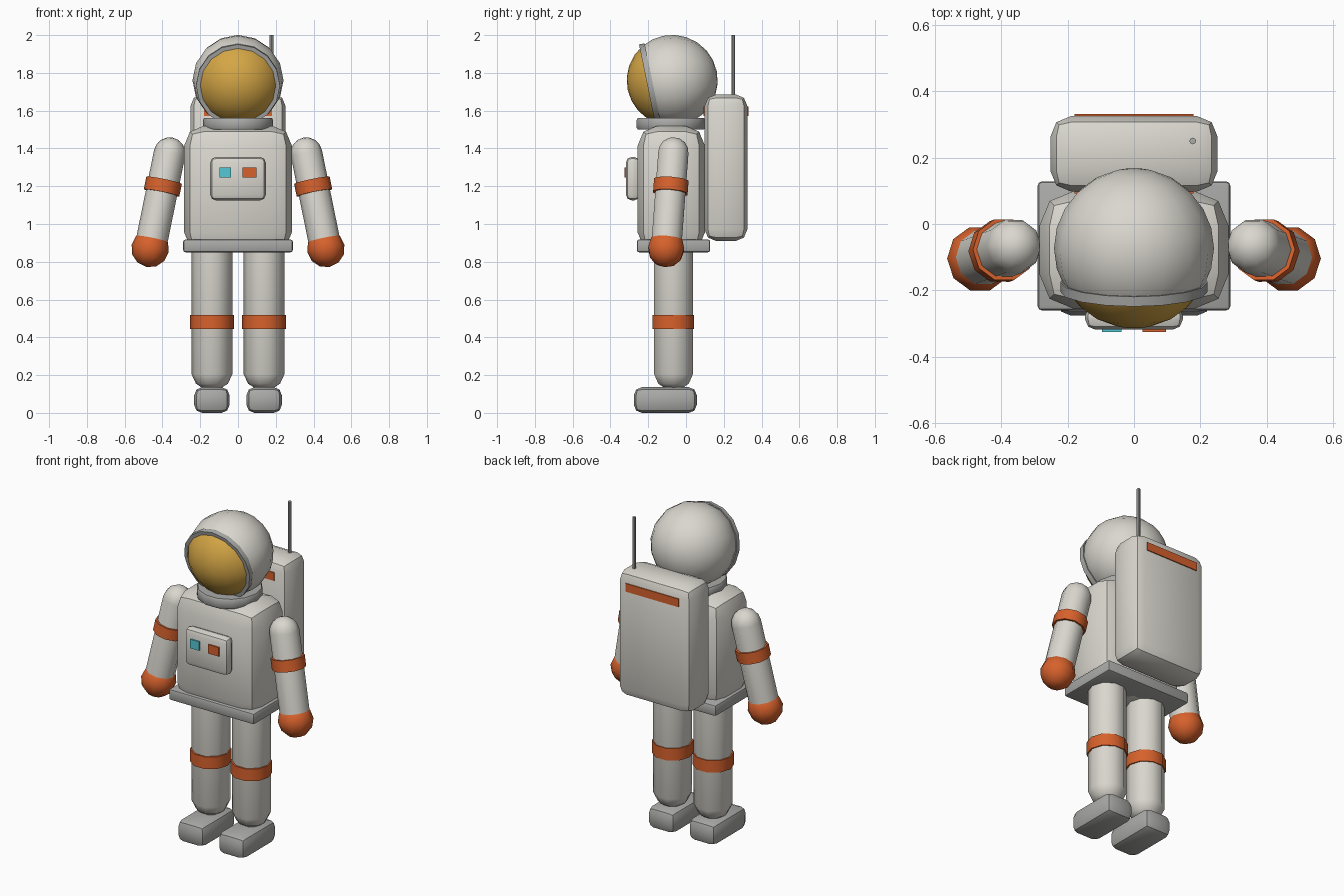
import bpy, bmesh, math
from mathutils import Vector

cube = bpy.data.objects.get("Cube")
if cube:
    bpy.data.objects.remove(cube, do_unlink=True)


def material(name, rgb):
    m = bpy.data.materials.new(name)
    m.use_nodes = True
    m.diffuse_color = (*rgb, 1)
    m.node_tree.nodes["Principled BSDF"].inputs["Base Color"].default_value = (*rgb, 1)
    return m


SUIT = material("suit white", (0.70, 0.68, 0.62))
GREY = material("trim grey", (0.40, 0.40, 0.39))
GOLD = material("visor gold", (0.66, 0.38, 0.06))
ORANGE = material("band orange", (0.68, 0.12, 0.025))
TEAL = material("button teal", (0.09, 0.58, 0.66))


def finish(name, bm, mat, smooth=40):
    """Turn a bmesh into a shaded object."""
    bmesh.ops.recalc_face_normals(bm, faces=bm.faces)
    mesh = bpy.data.meshes.new(name)
    bm.to_mesh(mesh)
    bm.free()
    mesh.materials.append(mat)
    ob = bpy.data.objects.new(name, mesh)
    bpy.context.collection.objects.link(ob)
    bpy.ops.object.select_all(action="DESELECT")
    ob.select_set(True)
    bpy.context.view_layer.objects.active = ob
    bpy.ops.object.shade_smooth_by_angle(angle=math.radians(smooth))
    return ob


def box(name, mat, x, y, z, bevel=0.0, segments=2):
    """Box spanning three (low, high) ranges, with rounded edges."""
    bm = bmesh.new()
    bmesh.ops.create_cube(bm, size=1)
    for v in bm.verts:
        v.co = [sum(r) / 2 + c * (r[1] - r[0]) for c, r in zip(v.co, (x, y, z))]
    if bevel:
        bmesh.ops.bevel(bm, geom=bm.edges[:], offset=bevel, segments=segments,
                        profile=0.5, affect="EDGES")
    return finish(name, bm, mat, 30)


def lathe(name, mat, profile, origin, axis=(0, 0, 1), sides=10, smooth=40):
    """Revolve (radius, height) points about an axis through origin."""
    bm = bmesh.new()
    rings = []
    for r, h in profile:
        if r < 1e-5:
            rings.append([bm.verts.new((0, 0, h))] * sides)
        else:
            turn = [2 * math.pi * i / sides for i in range(sides)]
            rings.append([bm.verts.new((r * math.cos(a), r * math.sin(a), h)) for a in turn])
    for lo, hi in zip(rings, rings[1:]):
        for i in range(sides):
            j = (i + 1) % sides
            bm.faces.new(dict.fromkeys((lo[i], lo[j], hi[j], hi[i])))
    ob = finish(name, bm, mat, smooth)
    ob.location = origin
    ob.rotation_mode = "QUATERNION"
    ob.rotation_quaternion = Vector((0, 0, 1)).rotation_difference(Vector(axis))
    return ob


def arc(radius, start, end, steps, height=0.0):
    """Profile points of a circle, angles in degrees from the lower pole."""
    angles = [math.radians(start + (end - start) * i / steps) for i in range(steps + 1)]
    return [(radius * math.sin(a), height - radius * math.cos(a)) for a in angles]


def tube(radius, half):
    return [(0, -half), (radius, -half), (radius, half), (0, half)]


# Helmet, with the front cap as visor
look = Vector((0, -0.98, -0.2)).normalized()
head = Vector((0, -0.073, 1.76))
helmet = lathe("helmet", SUIT, arc(0.241, 0, 180, 12), head, look, 16, 60)
helmet.data.materials.append(GOLD)
for face in helmet.data.polygons:
    face.material_index = int(face.center.z > 0.12)
lathe("visor_rim", GREY, [(0.2, -0.016), (0.222, -0.016), (0.222, 0.014), (0.2, 0.014), (0.2, -0.016)],
      head + look * 0.12, look, 16)
lathe("collar", GREY, [(0, -0.03), (0.18, -0.03), (0.186, -0.02), (0.186, 0.02), (0.18, 0.03), (0, 0.03)],
      (0, -0.08, 1.53), sides=14)

# Torso, belt and chest controls
box("torso", SUIT, (-0.285, 0.285), (-0.256, 0.1), (0.85, 1.52), 0.105)
box("belt", GREY, (-0.29, 0.29), (-0.26, 0.128), (0.85, 0.918), 0.012)
box("chest_box", SUIT, (-0.147, 0.147), (-0.318, -0.245), (1.125, 1.355), 0.03)
box("left_button", ORANGE, (0.025, 0.097), (-0.326, -0.317), (1.245, 1.3))
box("right_button", TEAL, (-0.097, -0.037), (-0.326, -0.317), (1.245, 1.3))

# Backpack, its stripe and antenna
box("backpack", SUIT, (-0.252, 0.252), (0.098, 0.325), (0.91, 1.686), 0.062)
box("backpack_stripe", ORANGE, (-0.18, 0.18), (0.092, 0.331), (1.572, 1.622))
lathe("antenna", GREY, tube(0.01, 0.18), (0.177, 0.25, 1.82), sides=8)

# Limbs, both sides
for side, s in (("left", 1), ("right", -1)):
    shoulder = Vector((s * 0.362, -0.067, 1.375))
    wrist = Vector((s * 0.465, -0.105, 0.87))
    reach = shoulder - wrist
    lathe(side + "_arm", SUIT, [(0, 0), (0.084, 0)] + arc(0.084, 90, 180, 4, reach.length),
          wrist, reach, smooth=45)
    lathe(side + "_arm_band", ORANGE, tube(0.096, 0.034), wrist.lerp(shoulder, 0.65), reach)
    lathe(side + "_glove", ORANGE, arc(0.1, 0, 180, 6), wrist, reach, smooth=50)

    lathe(side + "_leg", SUIT,
          [(0, 0.13), (0.05, 0.132), (0.085, 0.155), (0.108, 0.205), (0.108, 0.88), (0, 0.88)],
          (s * 0.138, -0.066, 0), smooth=50)
    lathe(side + "_knee_band", ORANGE, tube(0.116, 0.037), (s * 0.138, -0.068, 0.482))
    box(side + "_boot", GREY, sorted((s * 0.045, s * 0.232)), (-0.276, 0.057), (0, 0.136), 0.042)
